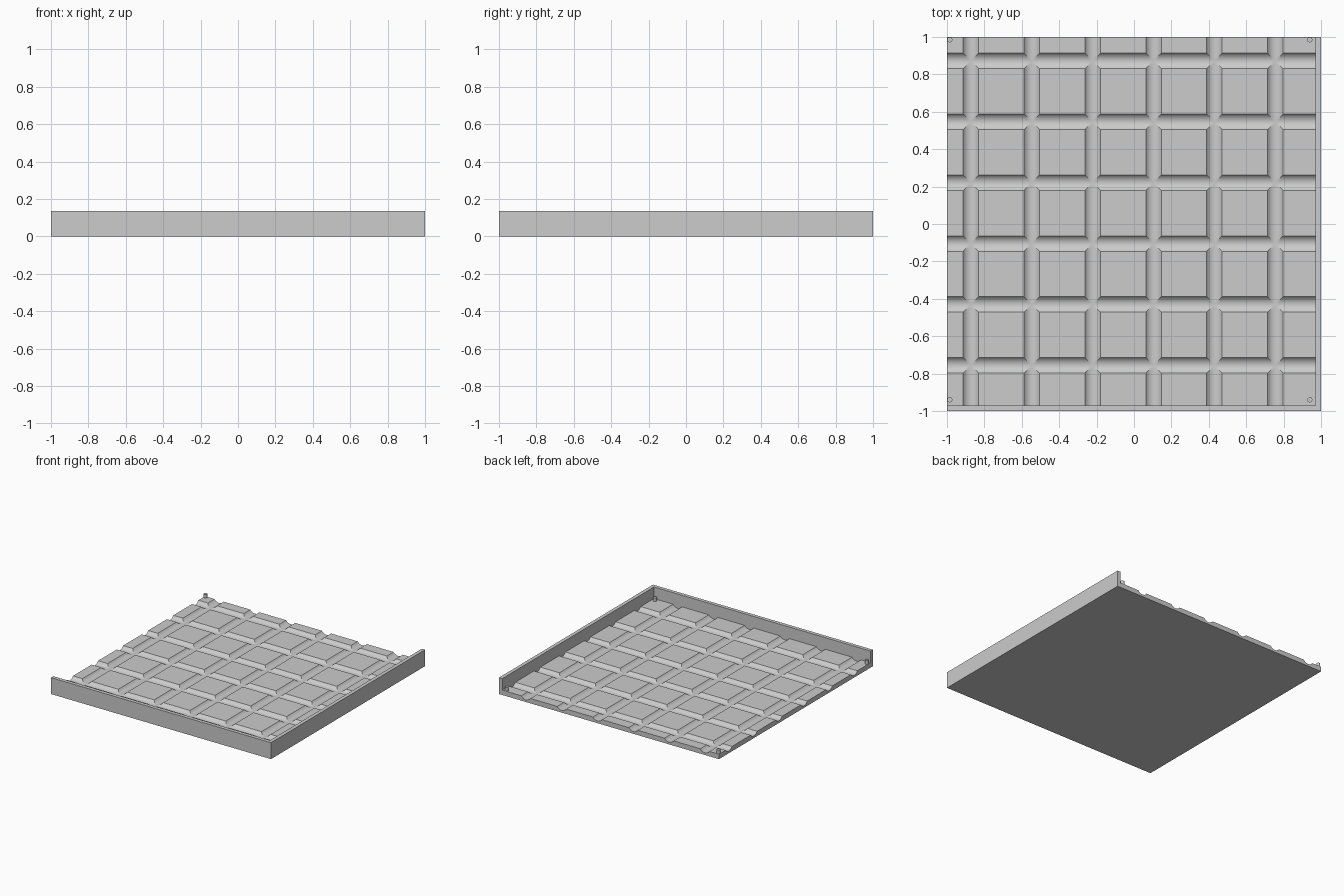
import bpy, bmesh, math
from mathutils import Matrix, Vector

if "Cube" in bpy.data.objects:
    bpy.data.objects.remove(bpy.data.objects["Cube"])

grey = bpy.data.materials.new("light grey")
grey.diffuse_color = (0.604, 0.604, 0.604, 1)
grey.use_nodes = True
grey.node_tree.nodes["Principled BSDF"].inputs["Base Color"].default_value = grey.diffuse_color

TILE_TOP = 0.04      # top of the raised tiles
WALL_TOP = 0.135
WALL_IN = 0.97       # inner face of the two walls
GROOVE_R = 0.05      # round channel radius
GROOVE_HALF = 0.0415 # half of the channel width at the tile tops
STEPS = 10           # segments across one channel
CENTRES = [-0.872 + 0.3255 * i for i in range(6)]


def finish(name, bm):
    mesh = bpy.data.meshes.new(name)
    bm.to_mesh(mesh)
    bm.free()
    mesh.materials.append(grey)
    ob = bpy.data.objects.new(name, mesh)
    bpy.context.collection.objects.link(ob)
    return ob


def box(name, lo, hi):
    bm = bmesh.new()
    lo, hi = Vector(lo), Vector(hi)
    bmesh.ops.create_cube(bm, size=1, matrix=Matrix.Translation((lo + hi) / 2)
                          @ Matrix.Diagonal((*(hi - lo), 1)))
    return finish(name, bm)


def smooth(ob):
    bpy.ops.object.select_all(action='DESELECT')
    ob.select_set(True)
    bpy.context.view_layer.objects.active = ob
    bpy.ops.object.shade_smooth_by_angle(angle=math.radians(30))


# Cross-section of the floor: (position, height, step inside a channel or None)
sweep = math.asin(GROOVE_HALF / GROOVE_R)
axis_z = TILE_TOP + GROOVE_R * math.cos(sweep)
section = [(-1, TILE_TOP, None)]
for c in CENTRES:
    for k in range(STEPS + 1):
        a = sweep * (2 * k / STEPS - 1)
        section.append((c + GROOVE_R * math.sin(a), axis_z - GROOVE_R * math.cos(a),
                        k if k < STEPS else None))
section.append((1, TILE_TOP, None))

# Floor top: the lower of the two crossing channel profiles (rows are mirrored in y)
bm = bmesh.new()
grid = [[bm.verts.new((x, -y, min(zx, zy))) for y, zy, _ in section]
        for x, zx, _ in section]
n = len(section)
for i in range(n - 1):
    for j in range(n - 1):
        a, b, c, d = grid[i][j], grid[i][j + 1], grid[i + 1][j + 1], grid[i + 1][j]
        ki, kj = section[i][2], section[j][2]
        if ki is not None and ki == kj:                       # mitre line a-c
            bm.faces.new((a, b, c))
            bm.faces.new((a, c, d))
        elif None not in (ki, kj) and ki + kj == STEPS - 1:   # mitre line b-d
            bm.faces.new((a, b, d))
            bm.faces.new((b, c, d))
        else:
            bm.faces.new((a, b, c, d))
# Floor sides and underside
rim = [e for e in bm.edges if e.is_boundary]
skirt = bmesh.ops.extrude_edge_only(bm, edges=rim)["geom"]
for v in skirt:
    if isinstance(v, bmesh.types.BMVert):
        v.co.z = 0
bmesh.ops.contextual_create(bm, geom=[e for e in bm.edges if e.is_boundary])
bmesh.ops.recalc_face_normals(bm, faces=bm.faces)
smooth(finish("tiled_floor", bm))

# Two walls meeting at the front right corner
box("front_wall", (-1, -1, 0), (1, -WALL_IN, WALL_TOP))
box("right_wall", (WALL_IN, -WALL_IN, 0), (1, 1, WALL_TOP))

# Locating pins near the corners
for x in (-0.985, 0.94):
    for y in (-0.94, 0.985):
        bm = bmesh.new()
        bmesh.ops.create_cone(bm, cap_ends=True, segments=16, radius1=0.014, radius2=0.014,
                              depth=0.056, matrix=Matrix.Translation((x, y, 0.042)))
        smooth(finish("corner_pin", bm))
